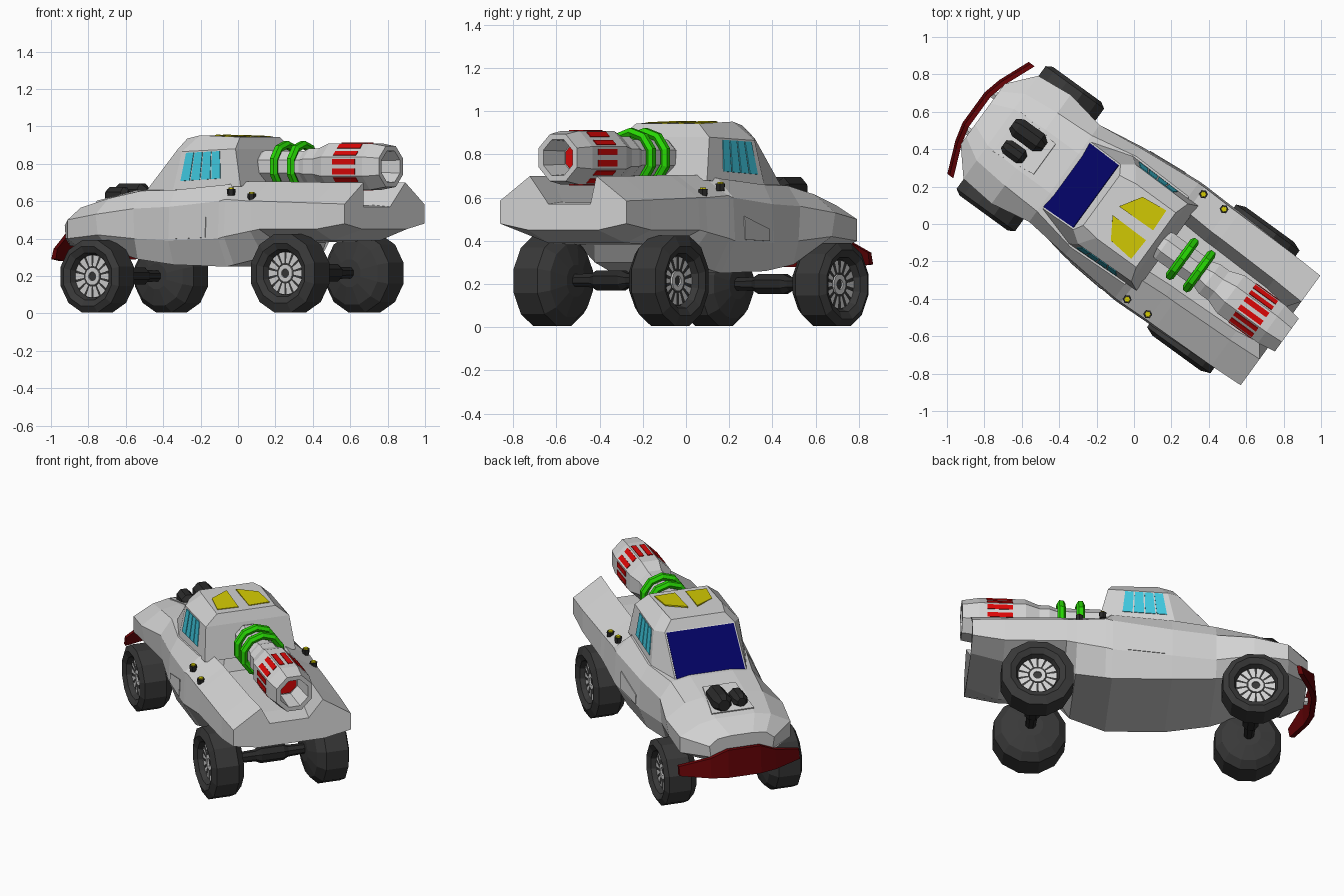
import bpy, bmesh
from math import radians, cos, sin, pi
from mathutils import Matrix, Vector

cube = bpy.data.objects.get("Cube")
if cube:
    bpy.data.objects.remove(cube)

# Car is modelled along local +X (forward) and +Y (its left side), then turned
TURN = Matrix.Rotation(radians(144), 4, 'Z')


def material(name, r, g, b):
    m = bpy.data.materials.new(name)
    m.use_nodes = True
    m.diffuse_color = (r, g, b, 1)
    m.node_tree.nodes["Principled BSDF"].inputs["Base Color"].default_value = (r, g, b, 1)
    return m


PAINT = material("light grey paint", .65, .65, .65)
RUBBER = material("dark rubber", .04, .04, .04)
BLACK = material("black metal", .022, .022, .022)
MAROON = material("dark red", .13, .001, .002)
RED = material("bright red", .72, .002, .002)
GREEN = material("bright green", .02, .68, .001)
YELLOW = material("yellow", .66, .6, .001)
CYAN = material("cyan glass", .05, .58, .74)
NAVY = material("navy glass", .001, .001, .13)


def build(name, verts, faces, mat):
    bm = bmesh.new()
    vs = [bm.verts.new(v) for v in verts]
    for f in faces:
        bm.faces.new([vs[i] for i in f])
    bmesh.ops.remove_doubles(bm, verts=bm.verts, dist=1e-5)
    bmesh.ops.recalc_face_normals(bm, faces=bm.faces)
    me = bpy.data.meshes.new(name)
    bm.to_mesh(me)
    bm.free()
    me.materials.append(mat)
    ob = bpy.data.objects.new(name, me)
    bpy.context.collection.objects.link(ob)
    ob.matrix_world = TURN
    return ob


def loft(name, rings, mat, closed=False):
    n, k = len(rings[0]), len(rings)
    faces = [(a * n + i, a * n + (i + 1) % n, (a + 1) % k * n + (i + 1) % n, (a + 1) % k * n + i)
             for a in range(k if closed else k - 1) for i in range(n)]
    if not closed:
        faces += [tuple(range(n)), tuple(range((k - 1) * n, k * n))]
    return build(name, [p for r in rings for p in r], faces, mat)


def lathe(name, profile, centre, axis, sides, mat, closed=False):
    rings = []
    for a, r in profile:
        ring = []
        for i in range(sides):
            t = 2 * pi * (i + .5) / sides
            c, s = r * cos(t), r * sin(t)
            ring.append(Vector(centre) + Vector({'x': (a, c, s), 'y': (c, a, s), 'z': (c, s, a)}[axis]))
        rings.append(ring)
    return loft(name, rings, mat, closed)


def plates(name, quad, polys, mat, thick=.004):
    """Thin plates lying on a quad; outlines are given in the quad's 0-1 space."""
    a, b, c, d = map(Vector, quad)
    mid = (a + b + c + d) / 4
    n = (c - a).cross(d - b).normalized()
    if n.dot(mid - Vector((mid.x * .8, 0, .4))) < 0:
        n = -n
    verts, faces = [], []
    for poly in polys:
        k, o = len(poly), len(verts)
        low = [a.lerp(b, s).lerp(d.lerp(c, s), t) for s, t in poly]
        verts += [p - n * .004 for p in low] + [p + n * thick for p in low]
        faces += [tuple(range(o, o + k)), tuple(range(o + k, o + 2 * k))]
        faces += [(o + i, o + (i + 1) % k, o + k + (i + 1) % k, o + k + i) for i in range(k)]
    return build(name, verts, faces, mat)


def rect(s0, s1, t0, t1):
    return [(s0, t0), (s1, t0), (s1, t1), (s0, t1)]


def mirror_ring(x, half):
    return [(x, v, z) for v, z in half] + [(x, -v, z) for v, z in reversed(half)]


# Body hull: sill, belt, shoulder, rail edge, deck (half sections, nose to tail)
hull = [
    (1.0, [(.15, .36), (.19, .40), (.2, .47), (.15, .51), (.07, .52)]),
    (.88, [(.25, .36), (.34, .40), (.34, .50), (.22, .565), (.12, .585)]),
    (.68, [(.22, .34), (.34, .42), (.36, .53), (.24, .615), (.13, .635)]),
    (.46, [(.28, .29), (.31, .40), (.32, .56), (.25, .655), (.13, .67)]),
    (.2, [(.31, .26), (.36, .39), (.35, .57), (.30, .66), (.13, .68)]),
    (-.15, [(.31, .25), (.39, .40), (.38, .60), (.29, .69), (.13, .69)]),
    (-.19, [(.30, .26), (.39, .41), (.38, .61), (.22, .705), (.16, .58)]),
    (-.36, [(.26, .30), (.385, .44), (.375, .60), (.21, .705), (.15, .58)]),
    (-.42, [(.22, .38), (.385, .45), (.375, .60), (.21, .705), (.15, .58)]),
    (-.78, [(.22, .39), (.37, .45), (.37, .59), (.20, .70), (.14, .58)]),
    (-.968, [(.2, .45), (.362, .48), (.362, .585), (.19, .70), (.12, .57)]),
]
rings = [mirror_ring(x, h) for x, h in hull]
# The tailgate between the fins sits slightly further forward
rings[-1] = [(x + (.05 if abs(y) < .185 else 0), y, z) for x, y, z in rings[-1]]
loft("body_hull", rings, PAINT)

# Cabin: base, window top and roof outlines
cabin = [
    [(.455, .22, .645), (.22, .29, .655), (-.22, .28, .68)],
    [(.245, .215, .875), (.18, .262, .865), (-.17, .257, .88)],
    [(.215, .165, .935), (.12, .18, .952), (-.145, .18, .943)],
]
loft("cabin", [r + [(x, -y, z) for x, y, z in reversed(r)] for r in cabin], PAINT)
(b0, b1, b2), (m0, m1, m2), (r0, r1, r2) = cabin


def flip(p, s):
    return (p[0], p[1] * s, p[2])


plates("windscreen", [b0, flip(b0, -1), flip(m0, -1), m0], [rect(.02, .98, .06, .98)], NAVY)
for side, s in (("left", 1), ("right", -1)):
    # Slatted side window
    quad = [flip(p, s) for p in (b1, b2, m2, m1)]
    plates(side + "_window", quad, [rect(.09 + i * .16, .23 + i * .16, .24, .96) for i in range(4)], CYAN)
    # Roof marking
    roof = [flip(p, s) for p in ((.12, 0, .952), (-.145, 0, .943), r2, r1)]
    plates(side + "_roof_mark", roof, [[(0, .16), (.27, .8), (.82, .89), (.84, .18)]], YELLOW)
    # Door panel on the flank
    door = [(.2, .36 * s, .39), (-.15, .39 * s, .40), (-.15, .38 * s, .60), (.2, .35 * s, .57)]
    plates(side + "_door_panel", door, [[(.12, .04), (.75, .04), (.75, .6), (.12, .35)]], PAINT)
    # Marker lamps
    for i, (x, z) in enumerate(((-.207, .63), (-.343, .605))):
        lathe(f"{side}_lamp_body_{i}", [(0, .02), (.035, .024)], (x, .347 * s, z), 'z', 6, BLACK)
        lathe(f"{side}_lamp_lens_{i}", [(.03, .016), (.043, .015)], (x, .347 * s, z), 'z', 6, YELLOW)

# Hood opening and engine intakes
plates("hood_scoop_frame", [(.84, .13, .598), (.84, -.13, .598), (.59, -.1, .656), (.59, .1, .656)],
       [rect(0, 1, 0, 1)], PAINT)
for name, x, y, z, length, r in (("large", .735, -.052, .64, .105, .06), ("small", .745, .064, .632, .07, .046)):
    lathe(name + "_intake", [(-length, r * .5), (-length * .65, r), (length * .65, r), (length, r * .6)],
          (x, y, z), 'x', 8, BLACK)

# Front bumper: curved blade, tall in the middle
blade = []
for y, x, lo, hi in ((-.37, .965, .29, .345), (-.2, 1.035, .28, .40), (-.1, 1.06, .28, .45),
                     (.1, 1.06, .28, .45), (.2, 1.035, .28, .40), (.37, .965, .29, .345)):
    blade.append([(x, y, lo), (x - .015, y, hi), (x - .04, y, hi), (x - .03, y, lo)])
loft("front_bumper", blade, MAROON)
for side, y in (("left", .12), ("right", -.12)):
    lathe(side + "_bumper_bracket", [(.93, .025), (1.03, .025)], (0, y, .39), 'x', 6, PAINT)

# Rear cannon, open at the tail, with a red core deep inside
AXIS = (0, 0, .785)
R = .135
lathe("cannon", [(-.15, .07), (-.2, .092), (-.46, .09), (-.5, .105), (-.56, .105), (-.64, R), (-.91, R),
                 (-1.01, .118), (-1.01, .09), (-.85, .08)], AXIS, 'x', 8, PAINT)
lathe("cannon_core", [(-.83, .07), (-.86, .07)], AXIS, 'x', 8, RED)
for i, x in enumerate((-.318, -.43)):
    section = [(x + .025 * cos(k * pi / 3), .118 + .023 * sin(k * pi / 3)) for k in range(6)]
    lathe(f"cannon_ring_{i}", section, AXIS, 'x', 10, GREEN, closed=True)

# Red bars around the barrel
bars = []
for i in range(8):
    t0, t1 = [2 * pi * (i + k) / 8 for k in (.5, 1.5)]
    p, q = [(R * cos(t), AXIS[2] + R * sin(t)) for t in (t0, t1)]
    quad = [Vector((-.715, *p)), Vector((-.865, *p)), Vector((-.865, *q)), Vector((-.715, *q))]
    out = Vector((0, cos((t0 + t1) / 2), sin((t0 + t1) / 2))) * .004
    for lo, hi in ((.1, .39), (.61, .9)):
        a, b = quad[0].lerp(quad[3], lo), quad[1].lerp(quad[2], lo)
        c, d = quad[1].lerp(quad[2], hi), quad[0].lerp(quad[3], hi)
        bars.append([v + out for v in (a, b, c, d)] + [v - out for v in (a, b, c, d)])
box = [(0, 1, 2, 3), (4, 5, 6, 7), (0, 1, 5, 4), (1, 2, 6, 5), (2, 3, 7, 6), (3, 0, 4, 7)]
build("cannon_bars", [v for b in bars for v in b],
      [tuple(8 * i + k for k in f) for i in range(len(bars)) for f in box], RED)

# Wheels, hubs and axles
for end, x, r in (("front", .685, .2), ("rear", -.59, .217)):
    for side, s in (("left", 1), ("right", -1)):
        c = (x, 0, r * .99)
        tyre = [(.375, .118), (.408, .13), (.425, .165), (.405, r), (.27, r), (.225, r * .8), (.2, r * .35)]
        lathe(f"{end}_{side}_tyre", [(a * s, q) for a, q in tyre], c, 'y', 12, RUBBER)
        lathe(f"{end}_{side}_hub", [(.37 * s, .024), (.384 * s, .024), (.384 * s, .048), (.37 * s, .048)],
              c, 'y', 12, PAINT, closed=True)
        verts, faces = [], []
        for i in range(14):
            t = 2 * pi * i / 14
            for q, w in ((.055, .008), (.112, .018)):
                for e in (-w, w):
                    verts.append((x + q * cos(t) - e * sin(t), .381 * s, c[2] + q * sin(t) + e * cos(t)))
            faces.append((4 * i, 4 * i + 1, 4 * i + 3, 4 * i + 2))
        build(f"{end}_{side}_spokes", verts, faces, PAINT)
    lathe(end + "_axle", [(-.24, .03), (-.1, .035), (-.07, .05), (.07, .05), (.1, .035), (.24, .03)],
          (x, 0, r), 'y', 8, BLACK)
